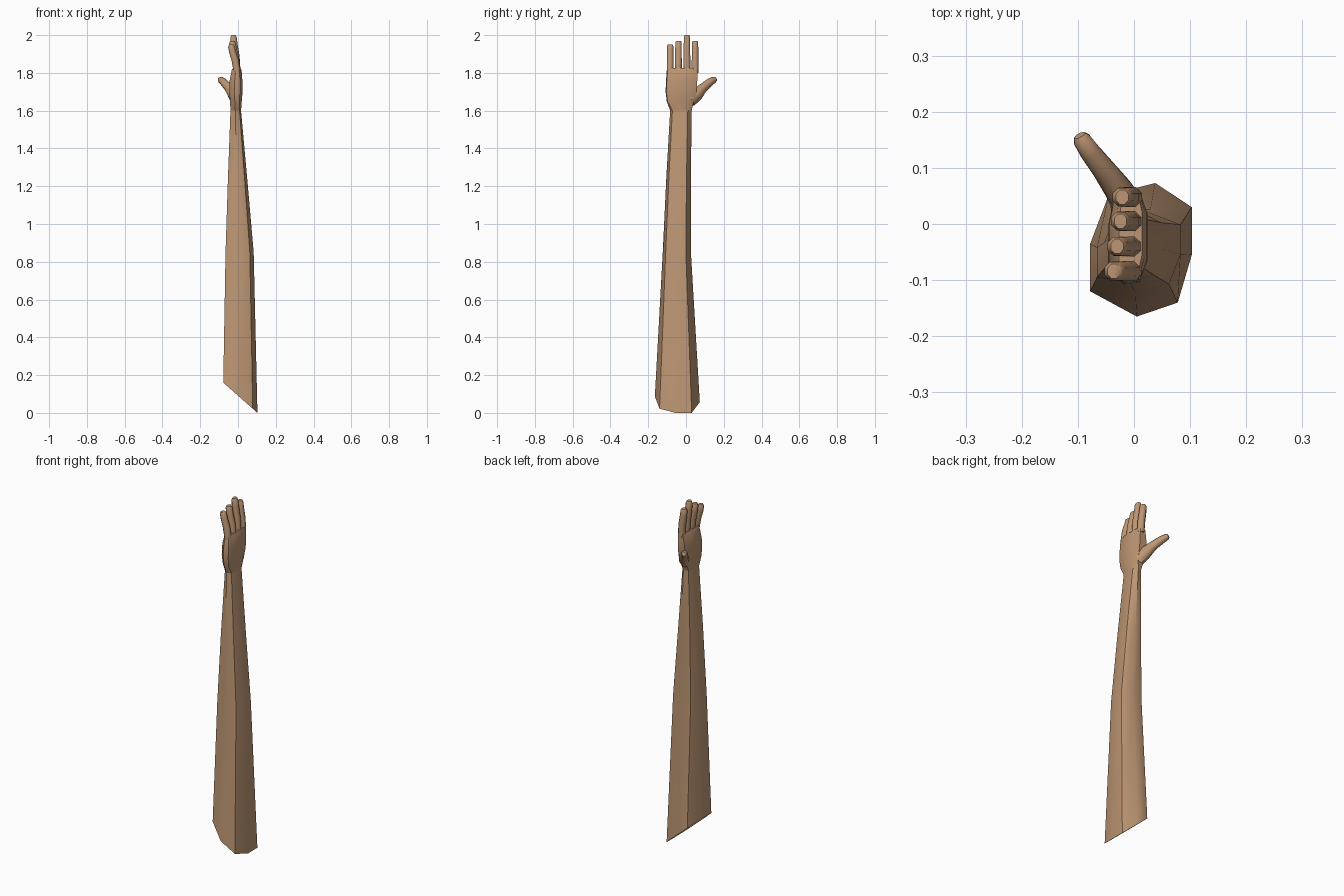
import bpy, bmesh, math
from mathutils import Vector

if "Cube" in bpy.data.objects:
    bpy.data.objects.remove(bpy.data.objects["Cube"])

skin = bpy.data.materials.new("tan skin")
skin.diffuse_color = (0.51, 0.305, 0.172, 1)
skin.use_nodes = True
skin.node_tree.nodes["Principled BSDF"].inputs["Base Color"].default_value = skin.diffuse_color


def loft(name, rings, cap_start, cap_end):
    """Skin a list of equal-length point rings."""
    bm = bmesh.new()
    vr = [[bm.verts.new(p) for p in r] for r in rings]
    n = len(vr[0])
    for a, b in zip(vr, vr[1:]):
        for i in range(n):
            j = (i + 1) % n
            bm.faces.new((a[i], a[j], b[j], b[i]))
    if cap_start:
        bm.faces.new(vr[0][::-1])
    if cap_end:
        bm.faces.new(vr[-1])
    bmesh.ops.recalc_face_normals(bm, faces=bm.faces)
    me = bpy.data.meshes.new(name)
    bm.to_mesh(me)
    bm.free()
    me.materials.append(skin)
    ob = bpy.data.objects.new(name, me)
    bpy.context.collection.objects.link(ob)
    bpy.context.view_layer.objects.active = ob
    ob.select_set(True)
    bpy.ops.object.shade_smooth_by_angle(angle=math.radians(50))
    ob.select_set(False)
    return ob


def tube(name, path, side, sides=8):
    """Path entries: (centre, half width along side, half thickness)."""
    pts = [Vector(p[0]) for p in path]
    rings = []
    for k, (c, w, t) in enumerate(path):
        d = (pts[min(k + 1, len(pts) - 1)] - pts[max(k - 1, 0)]).normalized()
        s = Vector(side)
        s = (s - d * s.dot(d)).normalized()
        u = d.cross(s)
        ring = []
        for i in range(sides):
            a = 2 * math.pi * (i + 0.5) / sides
            k2 = 1 / math.cos(math.pi / sides)
            ring.append(pts[k] + s * w * k2 * math.cos(a) + u * t * k2 * math.sin(a))
        rings.append(ring)
    return loft(name, rings, True, True)


# Arm cross-section, as seen from above at the shoulder
outline = [(-0.078, -0.035), (-0.078, -0.12), (0.005, -0.165), (0.078, -0.14),
           (0.103, -0.055), (0.103, 0.03), (0.038, 0.073), (-0.045, 0.052)]
unit = [((x - 0.0125) / 0.0905, (y + 0.046) / 0.119) for x, y in outline]

# Slanted open shoulder end, then levels (z, x min, x max, y min, y max)
arm_rings = [[(x, y, 0.16 - (x + 0.078) * 0.16 / 0.181) for x, y in outline]]
levels = [(0.85, -0.066, 0.083, -0.123, 0.026),
          (1.25, -0.053, 0.048, -0.104, 0.026),
          (1.60, -0.040, 0.016, -0.084, 0.030)]
for z, x0, x1, y0, y1 in levels:
    arm_rings.append([((x0 + x1) / 2 + u * (x1 - x0) / 2,
                       (y0 + y1) / 2 + v * (y1 - y0) / 2, z) for u, v in unit])
loft("arm", arm_rings, False, False)

# Palm: starts on the wrist ring and becomes boxier towards the knuckles
palm_rings = [arm_rings[-1]]
box = [(-1, 0.25), (-1, -0.7), (-0.2, -1), (0.6, -0.95),
       (1, -0.5), (1, 0.5), (0.6, 0.95), (-0.65, 0.95)]
for z, x0, x1, y0, y1 in [(1.65, -0.042, 0.020, -0.102, 0.045),
                          (1.70, -0.046, 0.024, -0.108, 0.060),
                          (1.76, -0.044, 0.023, -0.106, 0.064),
                          (1.815, -0.033, 0.019, -0.101, 0.066),
                          (1.825, -0.027, 0.014, -0.096, 0.062)]:
    palm_rings.append([((x0 + x1) / 2 + u * (x1 - x0) / 2,
                        (y0 + y1) / 2 + v * (y1 - y0) / 2, z) for u, v in box])
loft("palm", palm_rings, False, True)

# Four fingers curling gently to the palm side: (name, y, tip x, tip z)
for name, y, tx, tz in [("little_finger", -0.084, -0.036, 1.95),
                        ("ring_finger", -0.040, -0.030, 1.97),
                        ("middle_finger", 0.005, -0.024, 2.00),
                        ("index_finger", 0.048, -0.021, 1.97)]:
    z0, x0 = 1.80, -0.004
    h = tz - z0
    tube(name, [((x0, y, z0), 0.018, 0.018),
                ((x0 + (tx - x0) * 0.35, y, z0 + h * 0.45), 0.0175, 0.019),
                ((x0 + (tx - x0) * 0.80, y, z0 + h * 0.75), 0.017, 0.018),
                ((tx, y, z0 + h * 0.94), 0.0165, 0.017),
                ((tx, y, tz), 0.013, 0.011)], (0, 1, 0))

# Thumb reaching out sideways and up
tube("thumb", [((-0.008, 0.022, 1.655), 0.024, 0.034),
               ((-0.025, 0.058, 1.685), 0.025, 0.032),
               ((-0.050, 0.092, 1.722), 0.021, 0.023),
               ((-0.078, 0.128, 1.752), 0.018, 0.019),
               ((-0.092, 0.149, 1.764), 0.016, 0.016),
               ((-0.097, 0.158, 1.768), 0.010, 0.010)], (0.8, 0.6, 0))
